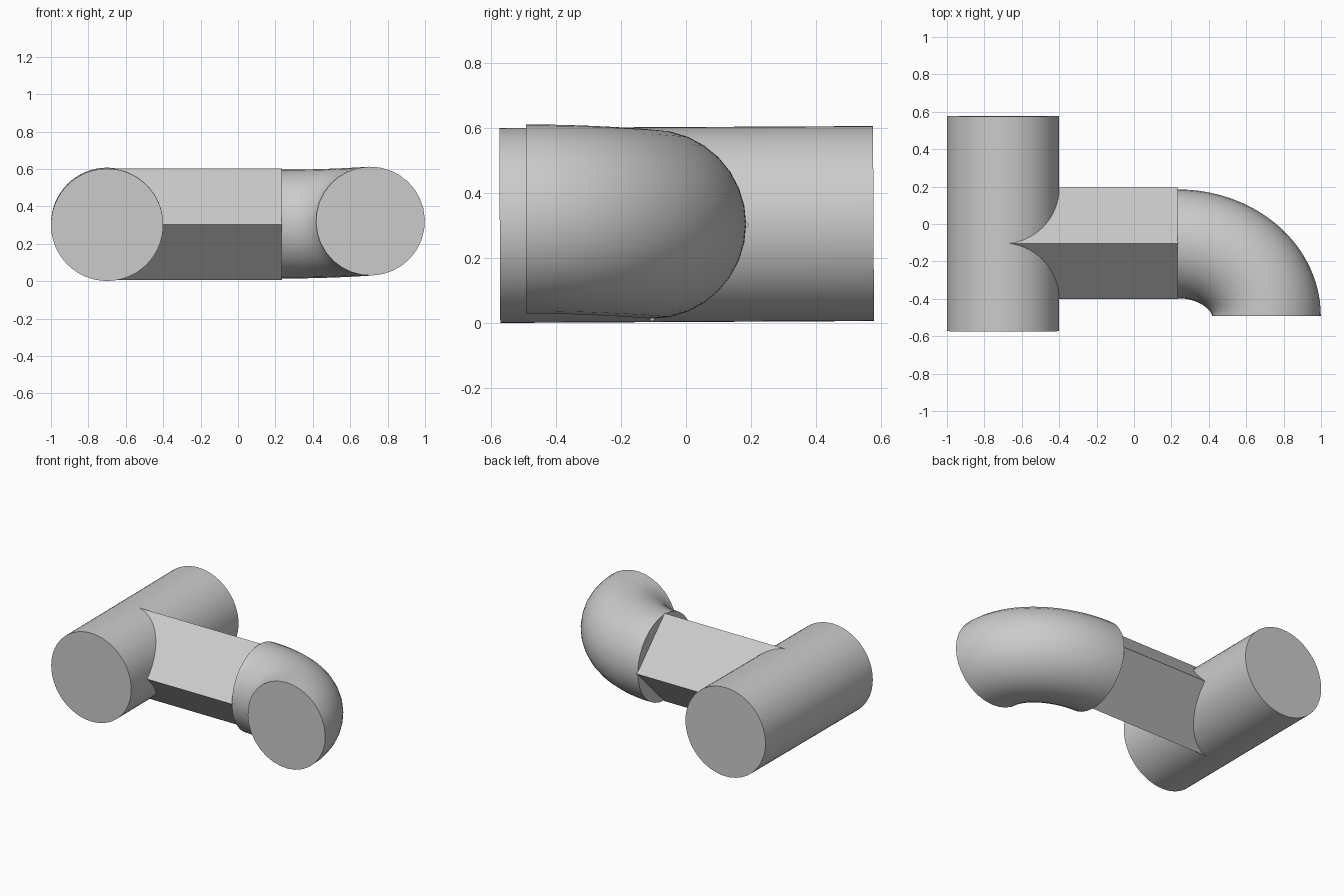
import bpy
import math
from mathutils import Vector

cube = bpy.data.objects.get("Cube")
if cube:
    bpy.data.objects.remove(cube, do_unlink=True)

# One plain grey for every part
grey = bpy.data.materials.new("plain grey")
grey.use_nodes = True
colour = (0.6, 0.6, 0.6, 1)
grey.diffuse_color = colour
grey.node_tree.nodes["Principled BSDF"].inputs["Base Color"].default_value = colour


def finish(obj, name, smooth):
    obj.name = name
    obj.data.materials.clear()
    obj.data.materials.append(grey)
    if smooth:
        bpy.ops.object.shade_smooth_by_angle(angle=math.radians(40))


# Cross pipe: round, running front to back with a very slight tilt
bpy.ops.mesh.primitive_cylinder_add(
    vertices=64, radius=0.3, depth=1.15, location=(-0.7, 0.002, 0.304),
    rotation=(math.pi / 2 + 0.005, 0, 0))
finish(bpy.context.object, "cross_pipe", True)

# Connecting bar: square section standing on its edge
left, right = -0.7, 0.235
bpy.ops.mesh.primitive_cylinder_add(
    vertices=4, radius=0.298, depth=right - left,
    location=((left + right) / 2, -0.104, 0.304), rotation=(0, math.pi / 2, 0))
finish(bpy.context.object, "connecting_bar", False)

# Elbow: round pipe swept along a quarter bend
curve = bpy.data.curves.new("elbow_path", "CURVE")
curve.dimensions = "3D"
curve.resolution_u = 32
curve.bevel_depth = 0.291
curve.bevel_resolution = 14
curve.use_fill_caps = True
spline = curve.splines.new("BEZIER")
spline.bezier_points.add(1)
ends = [((0.232, -0.106, 0.305), (0.263, 0, 0)),
        ((0.708, -0.492, 0.321), (0, -0.212, 0))]
for point, (place, reach) in zip(spline.bezier_points, ends):
    point.handle_left_type = point.handle_right_type = "FREE"
    point.co = place
    point.handle_left = Vector(place) - Vector(reach)
    point.handle_right = Vector(place) + Vector(reach)

elbow = bpy.data.objects.new("elbow", curve)
bpy.context.collection.objects.link(elbow)
bpy.ops.object.select_all(action="DESELECT")
elbow.select_set(True)
bpy.context.view_layer.objects.active = elbow
bpy.ops.object.convert(target="MESH")
elbow = bpy.context.object

# Join the caps to the tube so that shading is continuous
bpy.ops.object.mode_set(mode="EDIT")
bpy.ops.mesh.select_all(action="SELECT")
bpy.ops.mesh.remove_doubles(threshold=0.0001)
bpy.ops.mesh.normals_make_consistent(inside=False)
bpy.ops.object.mode_set(mode="OBJECT")
finish(elbow, "elbow", True)
